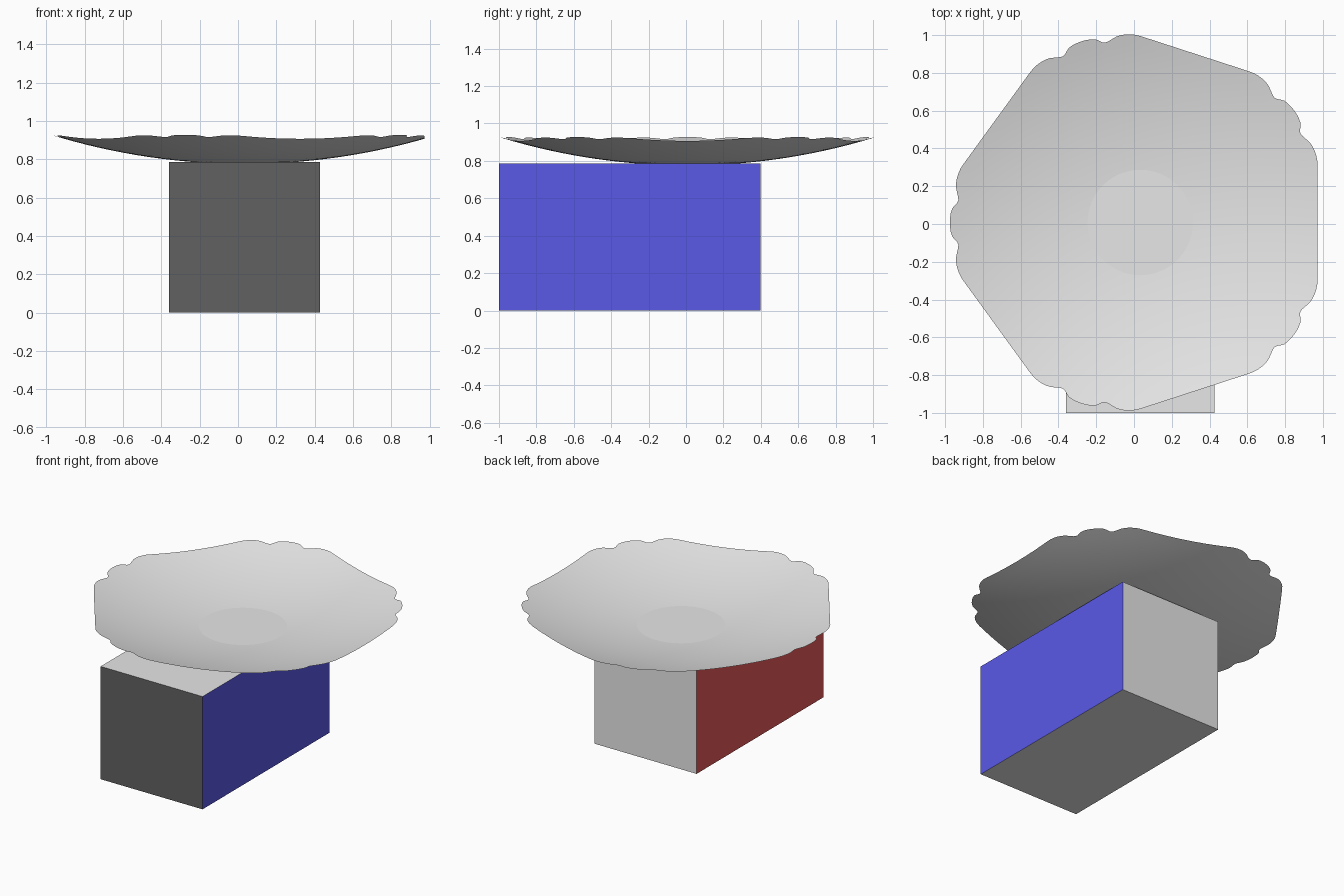
import bpy, bmesh, math

if "Cube" in bpy.data.objects:
    bpy.data.objects.remove(bpy.data.objects["Cube"])

CX, CY = 0.033, 0.008      # dish axis
TOP = 0.787                # height of the box


def material(name, r, g, b):
    m = bpy.data.materials.new(name)
    m.diffuse_color = (r, g, b, 1)
    m.use_nodes = True
    m.node_tree.nodes["Principled BSDF"].inputs["Base Color"].default_value = m.diffuse_color
    return m


light = material("light_grey", 0.8, 0.8, 0.8)
dark = material("dark_grey", 0.12, 0.12, 0.12)
blue = material("blue", 0.1, 0.1, 0.8)
red = material("red", 0.8, 0.1, 0.1)


def finish(bm, name, mats):
    me = bpy.data.meshes.new(name)
    bm.to_mesh(me)
    bm.free()
    for m in mats:
        me.materials.append(m)
    ob = bpy.data.objects.new(name, me)
    bpy.context.collection.objects.link(ob)
    return ob


# Base box, each side coloured by its direction
bm = bmesh.new()
bmesh.ops.create_cube(bm, size=1)
for v in bm.verts:
    v.co.x = CX + v.co.x * 0.787
    v.co.y = -0.301 + v.co.y * 1.398
    v.co.z = (v.co.z + 0.5) * TOP
bm.normal_update()
for f in bm.faces:
    n = f.normal
    f.material_index = 1 if n.y < -0.5 else 2 if n.x > 0.5 else 3 if n.x < -0.5 else 0
finish(bm, "base_box", [light, dark, blue, red])

# Dish outline: half of one scalloped corner (radial, sideways), mirrored, five times
half = [(1.008, 0), (1.007, 0.025), (1.003, 0.05), (0.996, 0.073), (0.983, 0.09),
        (0.969, 0.104), (0.963, 0.118), (0.964, 0.135), (0.970, 0.16), (0.975, 0.185),
        (0.975, 0.21), (0.970, 0.237), (0.962, 0.262), (0.951, 0.286), (0.934, 0.312)]
corner = [(r, -t) for r, t in half[:0:-1]] + half
outline = []
for k in range(5):
    a = math.radians(36 + 72 * k)
    c, s = math.cos(a), math.sin(a)
    outline += [(r * c - t * s, r * s + t * c) for r, t in corner]
    # straight edge towards the next corner
    x0, y0 = outline[-1]
    b = a + math.radians(72)
    r, t = corner[0]
    x1 = r * math.cos(b) - t * math.sin(b)
    y1 = r * math.sin(b) + t * math.cos(b)
    outline += [(x0 + (x1 - x0) * i / 10, y0 + (y1 - y0) * i / 10) for i in range(1, 10)]

# Dish: thin spherical sheet that dips slightly into the box top
R, LOW, RINGS = 3.42, 0.7755, 16
bm = bmesh.new()


def dish_vert(x, y):
    return bm.verts.new((CX + x, CY + y, LOW + R - math.sqrt(R * R - x * x - y * y)))


mid = dish_vert(0, 0)
rings = [[dish_vert(x * j / RINGS, y * j / RINGS) for x, y in outline]
         for j in range(1, RINGS + 1)]
n = len(outline)
for i in range(n):
    k = (i + 1) % n
    bm.faces.new((mid, rings[0][i], rings[0][k]))
    for p, q in zip(rings, rings[1:]):
        bm.faces.new((p[i], q[i], q[k], p[k]))
for f in bm.faces:
    f.smooth = True
finish(bm, "dish", [light])
